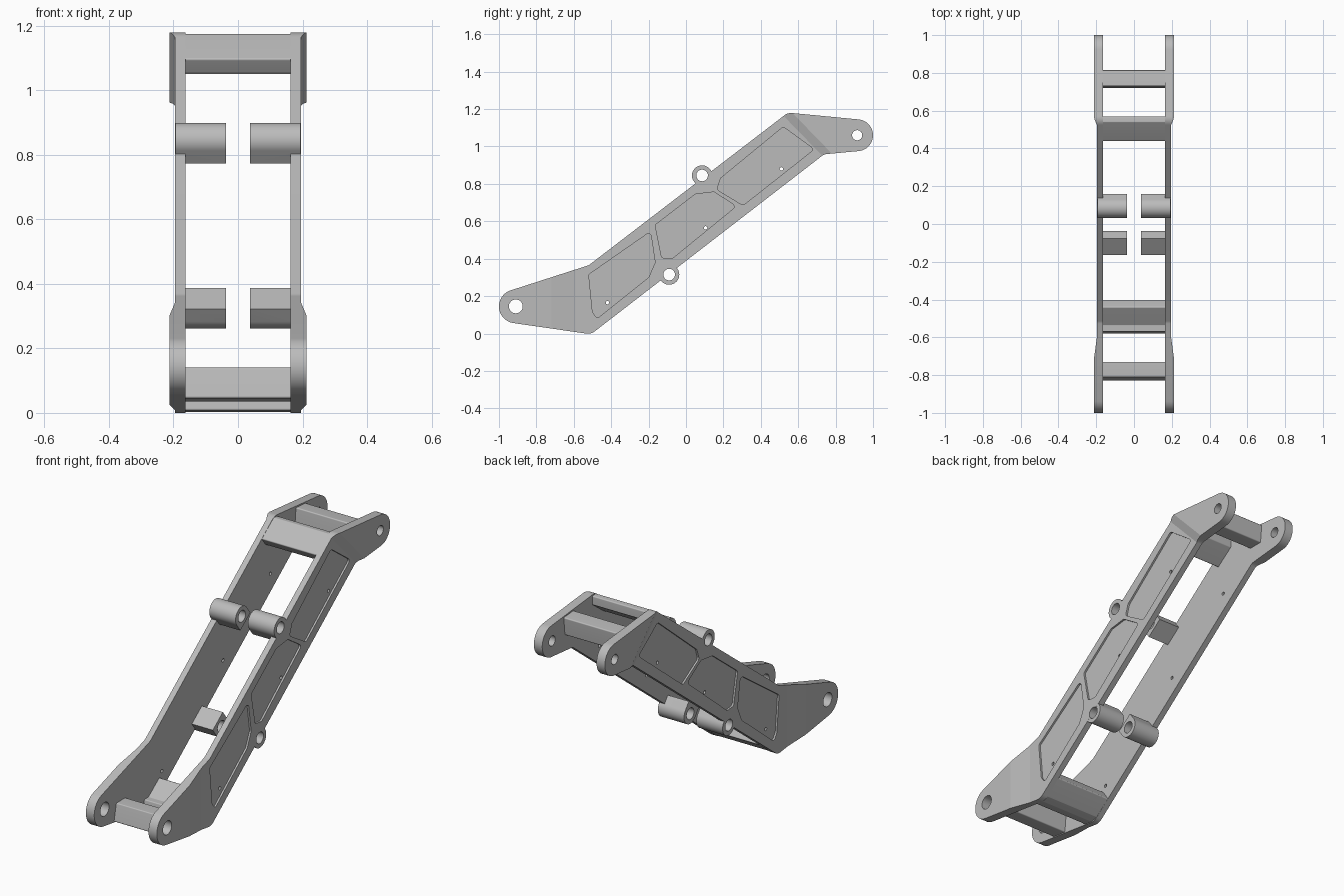
import bpy
import bmesh
import math
from mathutils import Vector

cube = bpy.data.objects.get("Cube")
if cube:
    bpy.data.objects.remove(cube, do_unlink=True)

metal = bpy.data.materials.new("plain_grey_metal")
metal.use_nodes = True
grey = (0.5, 0.5, 0.5, 1)
metal.diffuse_color = grey
metal.node_tree.nodes["Principled BSDF"].inputs["Base Color"].default_value = grey

STEP = math.radians(6)
INNER, MID, OUTER = 0.163, 0.195, 0.213


def arc(c, r, a0, a1):
    """Points on an arc in the side plane, angles in degrees."""
    a0, a1 = math.radians(a0), math.radians(a1)
    n = max(2, math.ceil(abs(a1 - a0) / STEP))
    return [(c[0] + r * math.cos(a0 + (a1 - a0) * i / n),
             c[1] + r * math.sin(a0 + (a1 - a0) * i / n)) for i in range(n + 1)]


def circle(c, r):
    return arc(c, r, 0, 360)[:-1]


def fillet(prev, corner, nxt, r):
    """Replace one corner by a tangent arc."""
    p, c, q = Vector(prev), Vector(corner), Vector(nxt)
    u, v = (p - c).normalized(), (q - c).normalized()
    half = u.angle(v) / 2
    centre = c + (u + v).normalized() * (r / math.sin(half))
    d = c + u * (r / math.tan(half)) - centre
    e = c + v * (r / math.tan(half)) - centre
    a0 = math.degrees(math.atan2(d.y, d.x))
    turn = (math.degrees(math.atan2(e.y, e.x)) - a0 + 180) % 360 - 180
    return arc(centre, r, a0, a0 + turn)


def rounded(pts, r):
    n = len(pts)
    out = []
    for i in range(n):
        out += fillet(pts[i - 1], pts[i], pts[(i + 1) % n], r)
    return out


def prism(bm, pts, x0, x1):
    """Extrude a side-plane outline from x0 to x1."""
    face = bm.faces.new([bm.verts.new((x0, y, z)) for y, z in pts])
    ext = bmesh.ops.extrude_face_region(bm, geom=[face])
    verts = [g for g in ext["geom"] if isinstance(g, bmesh.types.BMVert)]
    bmesh.ops.translate(bm, verts=verts, vec=(x1 - x0, 0, 0))


def make(name, bm):
    bmesh.ops.recalc_face_normals(bm, faces=bm.faces[:])
    mesh = bpy.data.meshes.new(name)
    bm.to_mesh(mesh)
    bm.free()
    mesh.materials.append(metal)
    obj = bpy.data.objects.new(name, mesh)
    bpy.context.collection.objects.link(obj)
    return obj


def activate(obj):
    bpy.ops.object.select_all(action='DESELECT')
    obj.select_set(True)
    bpy.context.view_layer.objects.active = obj


def combine(obj, tool, operation):
    activate(obj)
    mod = obj.modifiers.new(operation, 'BOOLEAN')
    mod.operation, mod.solver, mod.object = operation, 'EXACT', tool
    bpy.ops.object.modifier_apply(modifier=mod.name)
    bpy.data.objects.remove(tool, do_unlink=True)


def smooth(obj):
    activate(obj)
    bpy.ops.object.shade_smooth_by_angle(angle=math.radians(7))


# Side plate outline: rounded lug at each end, bent at both ends of the beam
LOW_EYE, HIGH_EYE = (-0.91, 0.145), (0.915, 1.06)
low_end = arc(LOW_EYE, 0.09, 108, 262)
high_end = arc(HIGH_EYE, 0.085, -84, 84.5)
heel, elbow = (-0.508, -0.004), (0.738, 0.958)
crown, knee = (0.545, 1.181), (-0.52, 0.365)
outline = (low_end
           + fillet(low_end[-1], heel, elbow, 0.06)
           + fillet(heel, elbow, high_end[0], 0.05)
           + high_end
           + fillet(high_end[-1], crown, knee, 0.06)
           + fillet(crown, knee, low_end[0], 0.05))

# Plate is thicker at the lugs, tapering to the thinner beam
bm = bmesh.new()
prism(bm, outline, INNER, OUTER)
diag = Vector((0, 0.72, 0.70))
LOW0, LOW1, HIGH0, HIGH1 = -0.72, -0.59, 1.19, 1.235
for co, no in (((0, LOW0, 0), (0, 1, 0)), ((0, LOW1, 0), (0, 1, 0)),
               (diag * HIGH0 / diag.length_squared, diag),
               (diag * HIGH1 / diag.length_squared, diag)):
    bmesh.ops.bisect_plane(bm, geom=bm.verts[:] + bm.edges[:] + bm.faces[:],
                           dist=1e-5, plane_co=co, plane_no=no)
for v in bm.verts:
    if v.co.x > 0.19:
        low = (LOW1 - v.co.y) / (LOW1 - LOW0)
        high = (v.co.dot(diag) - HIGH0) / (HIGH1 - HIGH0)
        v.co.x = MID + (OUTER - MID) * min(1, max(0, low, high))
plate = make("side_plates", bm)

# Inward bosses: round outside, square towards the beam
BOSSES = (((0.086, 0.845), -53), ((-0.09, 0.315), 127))
bm = bmesh.new()
for c, heading in BOSSES:
    r, depth = 0.054, 0.05
    a = math.radians(heading)
    d = Vector((math.cos(a), math.sin(a)))
    n = Vector((-d.y, d.x))
    base = Vector(c) + d * depth
    pts = arc(c, r, heading + 90, heading + 270)
    pts += [tuple(base - n * r), tuple(base + n * r)]
    prism(bm, pts, 0.037, MID - 0.0005)
combine(plate, make("boss_tool", bm), 'UNION')

# Shallow outer pockets, pivot holes, boss bores and pin holes
POCKETS = (
    [(-0.52, 0.315), (-0.19, 0.545), (-0.165, 0.38), (-0.20, 0.30),
     (-0.475, 0.08), (-0.50, 0.115)],
    [(-0.165, 0.58), (0.05, 0.745), (0.15, 0.757), (0.268, 0.68),
     (-0.075, 0.40), (-0.13, 0.405)],
    [(0.165, 0.77), (0.185, 0.83), (0.52, 1.105), (0.685, 0.985),
     (0.305, 0.685)],
)
HOLES = ((LOW_EYE, 0.037), (HIGH_EYE, 0.027),
         (BOSSES[0][0], 0.031), (BOSSES[1][0], 0.031),
         ((-0.42, 0.165), 0.009), ((0.105, 0.565), 0.009), ((0.51, 0.88), 0.009))
bm = bmesh.new()
for pocket in POCKETS:
    prism(bm, rounded(pocket, 0.016), MID - 0.01, 0.25)
combine(plate, make("pocket_tool", bm), 'DIFFERENCE')
bm = bmesh.new()
for c, r in HOLES:
    prism(bm, circle(c, r), 0, 0.3)
combine(plate, make("drill_tool", bm), 'DIFFERENCE')

# Mirror to the other side
activate(plate)
mirror = plate.modifiers.new("mirror", 'MIRROR')
mirror.use_clip = False
mirror.use_mirror_merge = False
bpy.ops.object.modifier_apply(modifier=mirror.name)
smooth(plate)

# Cross members between the plates
BARS = {
    "upper_bend_bar": [(0.437, 1.097), (0.54, 1.174), (0.57, 1.172),
                       (0.57, 1.125), (0.47, 1.052)],
    "upper_end_bar": [(0.72, 1.05), (0.805, 1.05), (0.815, 1.148), (0.73, 1.155)],
    "lower_bend_bar": [(-0.58, 0.008), (-0.53, 0.002), (-0.49, 0.012),
                       (-0.40, 0.08), (-0.44, 0.138), (-0.535, 0.068),
                       (-0.57, 0.068)],
    "lower_end_bar": [(-0.83, 0.046), (-0.74, 0.035), (-0.73, 0.14), (-0.81, 0.14)],
}
for name, pts in BARS.items():
    bm = bmesh.new()
    prism(bm, rounded(pts, 0.006), -INNER - 0.002, INNER + 0.002)
    smooth(make(name, bm))
